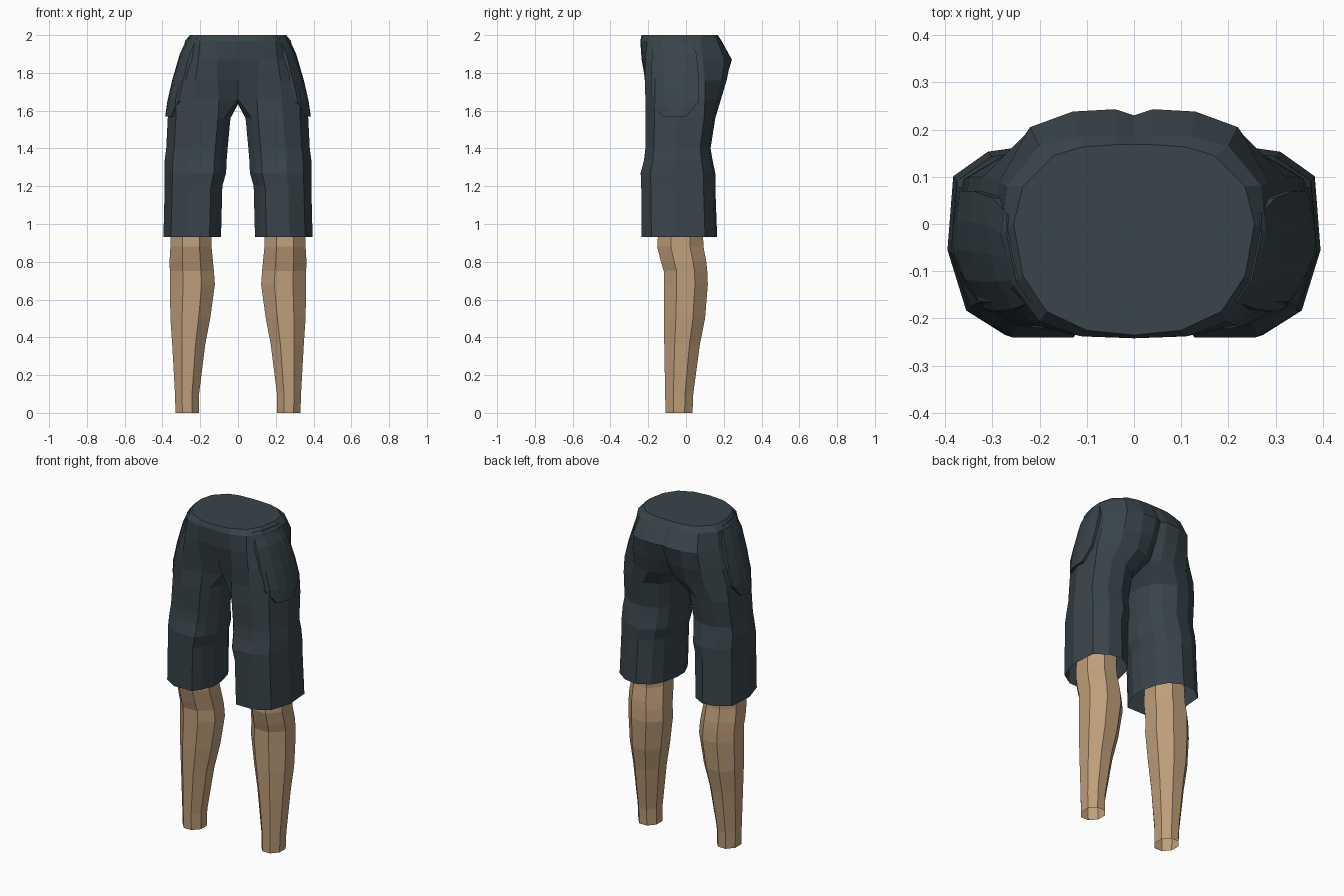
import bpy, bmesh, math
from mathutils import Vector
from mathutils.bvhtree import BVHTree

if "Cube" in bpy.data.objects:
    bpy.data.objects.remove(bpy.data.objects["Cube"])


def material(name, rgb):
    m = bpy.data.materials.new(name)
    m.diffuse_color = (*rgb, 1)
    m.use_nodes = True
    m.node_tree.nodes["Principled BSDF"].inputs["Base Color"].default_value = m.diffuse_color
    return m


CLOTH = material("dark slate cloth", (0.040, 0.058, 0.069))
SKIN = material("tan skin", (0.515, 0.342, 0.195))


def finish(bm, name, mat):
    """Turn a right-hand half into a mirrored object."""
    bmesh.ops.recalc_face_normals(bm, faces=bm.faces[:])
    me = bpy.data.meshes.new(name)
    bm.to_mesh(me)
    me.materials.append(mat)
    ob = bpy.data.objects.new(name, me)
    bpy.context.collection.objects.link(ob)
    mod = ob.modifiers.new("mirror", 'MIRROR')
    mod.merge_threshold = 0.0005
    return ob


def bridge(bm, a, b, closed):
    n = len(a)
    for i in range(n if closed else n - 1):
        j = (i + 1) % n
        bm.faces.new((a[i], a[j], b[j], b[i]))


def fit(profile, z, x0, x1, y0, y1):
    """Place a unit outline inside the given bounds."""
    return [(x0 + u * (x1 - x0), y0 + v * (y1 - y0), z) for u, v in profile]


# Shorts: hip half-rings, from front centre round the side to back centre
hips = [
    (2.00, [(0, -.235), (.10, -.225), (.185, -.185), (.235, -.11), (.255, 0),
            (.235, .08), (.17, .145), (.11, .163), (.04, .168), (0, .168)]),
    (1.97, [(0, -.242), (.11, -.238), (.20, -.205), (.255, -.13), (.28, -.02),
            (.27, .08), (.20, .165), (.12, .185), (.04, .188), (0, .183)]),
    (1.87, [(0, -.235), (.11, -.23), (.21, -.215), (.275, -.15), (.302, -.03),
            (.285, .09), (.22, .205), (.13, .238), (.04, .243), (0, .23)]),
    (1.76, [(0, -.195), (.11, -.215), (.225, -.218), (.305, -.165), (.338, -.03),
            (.32, .10), (.23, .19), (.13, .215), (.045, .21), (0, .19)]),
    (1.66, [(0, -.15), (.10, -.205), (.23, -.215), (.33, -.165), (.36, -.03),
            (.35, .10), (.24, .165), (.13, .185), (.05, .17), (0, .14)]),
]
bm = bmesh.new()
rings = [[bm.verts.new((x, y, z)) for x, y in pts] for z, pts in hips]
bm.faces.new(rings[0])
for a, b in zip(rings, rings[1:]):
    bridge(bm, a, b, False)

# Shorts: trouser legs hang from the last hip ring plus two crotch points
crotch = [bm.verts.new((0, .05, 1.635)), bm.verts.new((0, -.07, 1.64))]
prev = rings[-1] + crotch
leg_outline = [(.10, .12), (.20, 0), (.60, 0), (.87, .13), (1, .45), (.96, .84),
               (.72, .97), (.45, 1), (.20, .90), (.08, .75), (0, .50), (0, .30)]
for bounds in [(1.56, .04, .372, -.215, .155), (1.40, .055, .38, -.215, .13),
               (1.34, .06, .388, -.222, .14), (1.27, .063, .388, -.24, .155),
               (1.20, .083, .388, -.237, .155), (.93, .09, .395, -.235, .165)]:
    ring = [bm.verts.new(p) for p in fit(leg_outline, *bounds)]
    bridge(bm, prev, ring, True)
    prev = ring
bm.normal_update()
tree = BVHTree.FromBMesh(bm)
finish(bm, "shorts", CLOTH)
bm.free()

# Side pockets: raised patches laid over the outer thigh (z, front y, back y)
bm = bmesh.new()
outer, inner = [], []
for z, y0, y1 in [(1.985, -.165, .02), (1.90, -.18, .055), (1.76, -.185, .07),
                  (1.65, -.18, .07), (1.57, -.13, .0)]:
    row_o, row_i = [], []
    for k in range(5):
        y = y0 + (y1 - y0) * k / 4
        hit = tree.ray_cast(Vector((1, y, z)), Vector((-1, 0, 0)))[0]
        lift = .004 if z > 1.95 else .016
        row_o.append(bm.verts.new((hit.x + lift, y, z)))
        row_i.append(bm.verts.new((hit.x - .01, y, z)))
    outer.append(row_o)
    inner.append(row_i)
for a, b in zip(outer, outer[1:]):
    bridge(bm, a, b, False)


def border(g):
    return (g[0] + [r[-1] for r in g[1:]] + g[-1][-2::-1]
            + [r[0] for r in g[-2:0:-1]])


bridge(bm, border(outer), border(inner), True)
finish(bm, "side_pockets", CLOTH)
bm.free()

# Bare lower legs: eight-sided tubes with knee and calf, open at the ankle
corner = 1 / math.cos(math.pi / 8)
octagon = [(.5 + .5 * corner * math.cos(math.radians(a + 22.5)),
            .5 + .5 * corner * math.sin(math.radians(a + 22.5)))
           for a in range(0, 360, 45)]
octagon = [(.5 + (u - .5) * .98, .5 + (v - .5) * .98) for u, v in octagon]
bm = bmesh.new()
prev = None
for bounds in [(1.02, .14, .355, -.145, .09), (.88, .138, .36, -.155, .095),
               (.80, .13, .365, -.135, .11), (.75, .125, .363, -.12, .115),
               (.68, .12, .363, -.12, .118), (.50, .145, .36, -.12, .103),
               (.36, .172, .35, -.117, .075), (.10, .205, .335, -.112, .04),
               (0, .205, .332, -.11, .036)]:
    ring = [bm.verts.new(p) for p in fit(octagon, *bounds)]
    if prev:
        bridge(bm, prev, ring, True)
    prev = ring
finish(bm, "lower_legs", SKIN)
bm.free()
